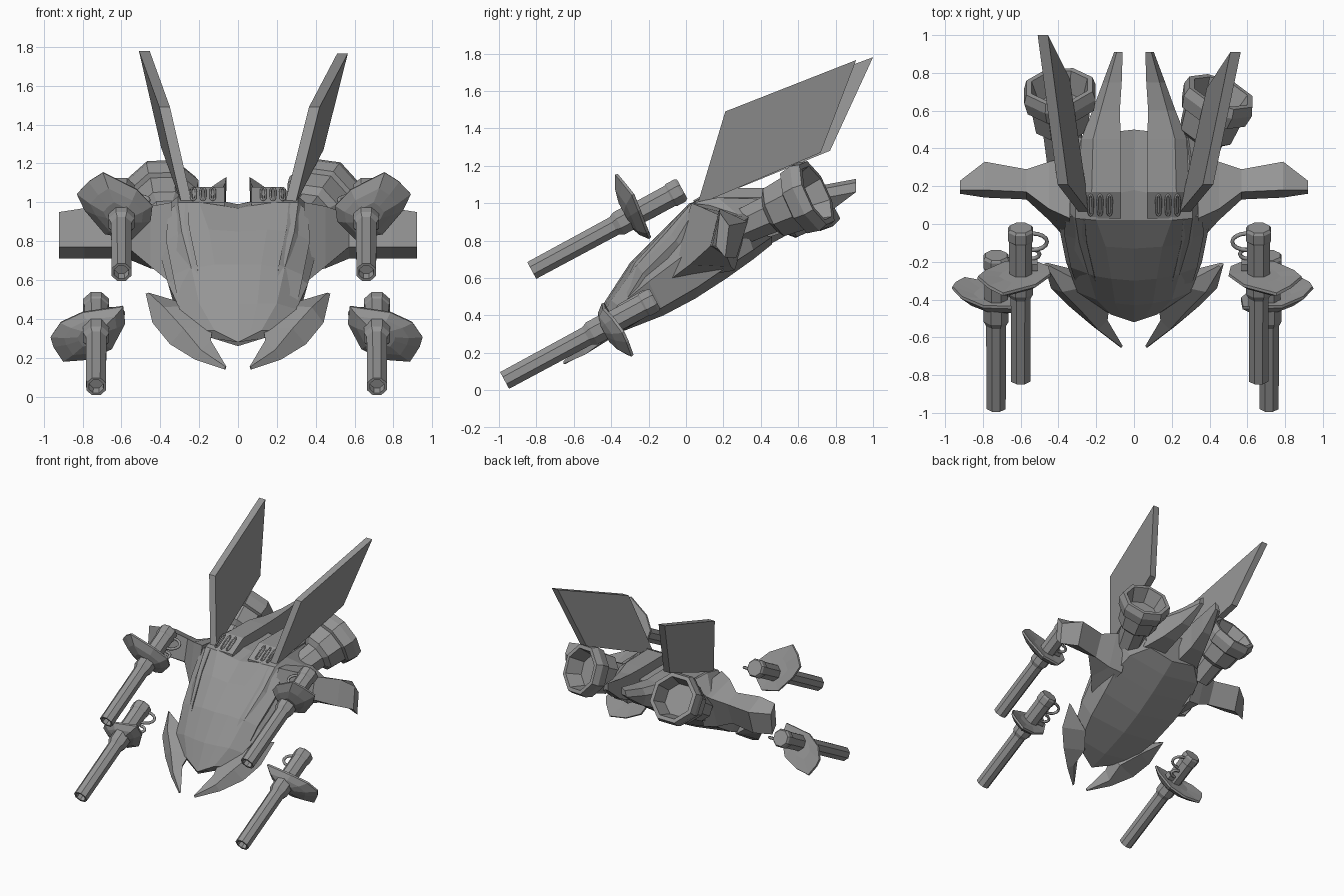
import bpy, bmesh, math
from mathutils import Vector

grey = bpy.data.materials.new("hull_grey")
grey.diffuse_color = (0.3, 0.3, 0.3, 1)


def loft(name, rings):
    """Skin a list of equal-length point rings and cap both ends."""
    bm = bmesh.new()
    vs = [[bm.verts.new(p) for p in r] for r in rings]
    n = len(vs[0])
    for a, b in zip(vs, vs[1:]):
        for i in range(n):
            j = (i + 1) % n
            bm.faces.new((a[i], a[j], b[j], b[i]))
    bm.faces.new(vs[0])
    bm.faces.new(vs[-1])
    bmesh.ops.remove_doubles(bm, verts=bm.verts, dist=1e-5)
    bmesh.ops.recalc_face_normals(bm, faces=bm.faces)
    me = bpy.data.meshes.new(name)
    bm.to_mesh(me)
    bm.free()
    me.materials.append(grey)
    ob = bpy.data.objects.new(name, me)
    bpy.context.collection.objects.link(ob)
    return ob


def both(name, rings):
    loft("right_" + name, rings)
    loft("left_" + name, [[(-x, y, z) for x, y, z in r] for r in rings])


def lathe(name, origin, axis, profile, sides=8, spin=0.0):
    """Rings of (t along axis, radius) around a line."""
    axis = Vector(axis).normalized()
    u = Vector((1, 0, 0))
    u = (u - axis * u.dot(axis)).normalized()
    v = axis.cross(u)
    rings = []
    for t, r in profile:
        c = Vector(origin) + axis * t
        rings.append([c + r * (u * math.cos(a) + v * math.sin(a))
                      for a in (2 * math.pi * (i + spin) / sides for i in range(sides))])
    return loft(name, rings)


def tube(name, pts, r, cyclic=False):
    cu = bpy.data.curves.new(name, 'CURVE')
    cu.dimensions = '3D'
    cu.bevel_depth = r
    cu.bevel_resolution = 1
    cu.use_fill_caps = True
    sp = cu.splines.new('POLY')
    sp.points.add(len(pts) - 1)
    for p, q in zip(sp.points, pts):
        p.co = (*q, 1)
    sp.use_cyclic_u = cyclic
    cu.materials.append(grey)
    bpy.context.collection.objects.link(bpy.data.objects.new(name, cu))


# Hull: half sections from top centre round to bottom centre, nose to tail
halves = [
    [(0, -.52, .28), (.06, -.50, .31), (.12, -.48, .34), (.17, -.45, .34), (.13, -.45, .30), (0, -.51, .26)],
    [(0, -.43, .48), (.10, -.42, .48), (.20, -.40, .48), (.30, -.36, .45), (.25, -.34, .34), (0, -.35, .31)],
    [(0, -.30, .68), (.12, -.29, .68), (.24, -.27, .66), (.36, -.20, .58), (.32, -.13, .44), (0, -.12, .40)],
    [(0, -.13, .85), (.15, -.12, .86), (.29, -.10, .85), (.40, .00, .73), (.35, .06, .55), (0, .05, .49)],
    [(0, .02, .97), (.20, .02, 1.0), (.31, .03, 1.0), (.43, .14, .87), (.37, .22, .66), (0, .22, .60)],
    [(0, .18, .99), (.20, .14, 1.03), (.31, .17, 1.03), (.44, .30, .92), (.34, .36, .75), (0, .36, .70)],
    [(0, .50, .98), (.18, .48, 1.03), (.28, .46, 1.02), (.33, .46, .94), (.22, .46, .82), (0, .46, .78)],
]
loft("hull", [h + [(-x, y, z) for x, y, z in h[-2:0:-1]] for h in halves])

# Raised strips along the canopy shoulders, sunk into the hull at the front
both("shoulder_strip", [
    [(.19, -.38, .47), (.30, -.34, .45), (.29, -.30, .42), (.18, -.33, .42)],
    [(.21, -.275, .68), (.335, -.23, .625), (.31, -.18, .58), (.21, -.22, .60)],
    [(.25, -.10, .87), (.37, -.055, .80), (.34, 0, .74), (.25, -.02, .78)],
    [(.26, .02, 1.0), (.36, .05, .97), (.35, .12, .9), (.25, .1, .9)]])

# Deck ridges that taper into the rear prongs: y, inner x, outer x, top, bottom, crest
ridge = [(.03, .07, .29, 1.0, .92, 0), (.17, .07, .29, 1.08, .9, 0), (.45, .07, .28, 1.08, .82, 0),
         (.60, .075, .22, 1.07, .87, .01), (.75, .065, .165, 1.08, .94, .02), (.91, .06, .105, 1.11, 1.07, .02)]
both("deck_prong", [[(a, y, t + c), (.3 * a + .7 * b, y, t), (b, y, t - .05), (b - .02, y, u), (a, y, u)]
                    for y, a, b, t, u, c in ridge])

# Side wings
both("wing", [[(x, *p) for p in s] for x, s in (
    (.34, ((-.10, .58), (.03, 1.0), (.36, .96), (.26, .64))),
    (.45, ((.02, .67), (.08, .98), (.33, .92), (.24, .66))),
    (.57, ((.13, .77), (.17, .94), (.29, .89), (.22, .71))),
    (.79, ((.14, .77), (.18, .97), (.33, .90), (.27, .71))),
    (.92, ((.16, .77), (.18, .95), (.23, .88), (.21, .71))))])

# Front claws blended into the nose: outer, top, inner, bottom corners
both("claw", [
    [(.475, -.21, .53), (.46, -.23, .535), (.45, -.22, .52), (.46, -.205, .51)],
    [(.44, -.34, .38), (.38, -.36, .46), (.24, -.33, .47), (.28, -.25, .37)],
    [(.35, -.43, .27), (.28, -.46, .35), (.13, -.43, .36), (.18, -.38, .29)],
    [(.22, -.54, .19), (.19, -.56, .24), (.14, -.51, .29), (.18, -.51, .21)],
    [(.07, -.655, .14), (.065, -.655, .155), (.06, -.645, .155), (.065, -.645, .14)]])

# Tail fins: flat plates with four corners
for name, s, corners in (
        ("left_fin", -1, ((.235, .06, .99), (.35, .21, 1.49), (.455, 1.0, 1.78), (.34, .77, 1.28))),
        ("right_fin", 1, ((.24, .06, .99), (.365, .21, 1.49), (.51, .91, 1.765), (.385, .72, 1.27)))):
    loft(name, [[(s * (x + w), y, z) for x, y, z in corners] for w in (0, .055)])

# Engine bells with open octagonal mouths
bell = [(-.46, .10), (-.28, .11), (-.25, .15), (-.13, .165), (-.12, .19), (-.05, .205),
        (0, .19), (0, .16), (-.12, .125)]
lathe("left_engine", (-.395, .73, 1.065), (-.06, .85, .52), bell, spin=.5)
lathe("right_engine", (.46, .70, 1.055), (.32, .86, .39), bell, spin=.5)

# Deck vents: three oblong rims per side, following the ramp of the deck
for s in (-1, 1):
    for i in range(3):
        x = s * (.13 + .05 * i)
        rim = []
        for k in range(12):
            a = 2 * math.pi * k / 12
            f = .1 + .03 * math.sin(a) + (.025 if k <= 6 else -.025)
            rim.append((x + .012 * math.cos(a), f, 1.003 + (f - .03) * .57))
        tube("deck_vent", rim, .006, True)

# Guns: barrel, breech, shield and hook, in a frame of outward, up and backward
BACK = Vector((0, .88, .475)).normalized()
UP = Vector((0, -BACK.z, BACK.y))
upper = [(.23, .10), (.17, .18), (.095, .24), (-.08, .14), (-.16, .04),
         (-.15, -.05), (-.055, -.15), (.085, -.12), (.19, .01)]
lower = [(.235, -.075), (.185, .015), (.07, .085), (-.14, .115), (-.15, .015),
         (-.08, -.13), (.04, -.19), (.17, -.21), (.22, -.13)]
barrel = [(.05, .038), (0, .04), (0, .055), (.50, .057), (.53, .072), (.61, .072), (.63, .065),
          (.84, .066), (.85, .072), (.90, .072), (.915, .062)]


def gun(label, x, y, z, outline, station):
    s = 1 if x > 0 else -1
    base = Vector((x, y, z))

    def at(u, v, t):
        return base + Vector((s * u, 0, 0)) + UP * v + BACK * t
    lathe(label + "_barrel", base, BACK, barrel, spin=.5)
    # Leaf-shaped shield, bulging forward to a collar
    loft(label + "_shield", [
        [at(u * k, v * k, station + t + b * u * u) for u, v in outline]
        for k, t, b in ((.4, -.06, 0), (.7, -.045, .3), (1, -.01, .6), (.98, .005, .6), (.5, .01, 0))])
    # Mounting hook and its foot on the inner side
    tube(label + "_hook", [at(-.06 - .08 * math.sin(a), -.02, station + .18 - .05 * math.cos(a))
                           for a in (math.pi * k / 8 for k in range(9))], .011)
    tube(label + "_clip", [at(-.05 - .05 * math.sin(a), -.05, station + .09 - .03 * math.cos(a))
                           for a in (math.pi * k / 6 for k in range(7))], .011)
    loft(label + "_foot", [[at(u, v, station + t) for u, v in ((-.04, -.05), (-.09, -.05), (-.09, .01), (-.04, .01))]
                           for t in (.02, .06)])


gun("left_upper_gun", -.60, -.825, .64, upper, .64)
gun("right_upper_gun", .66, -.825, .64, upper, .64)
gun("left_lower_gun", -.73, -.97, .052, lower, .65)
gun("right_lower_gun", .715, -.97, .052, lower, .65)
